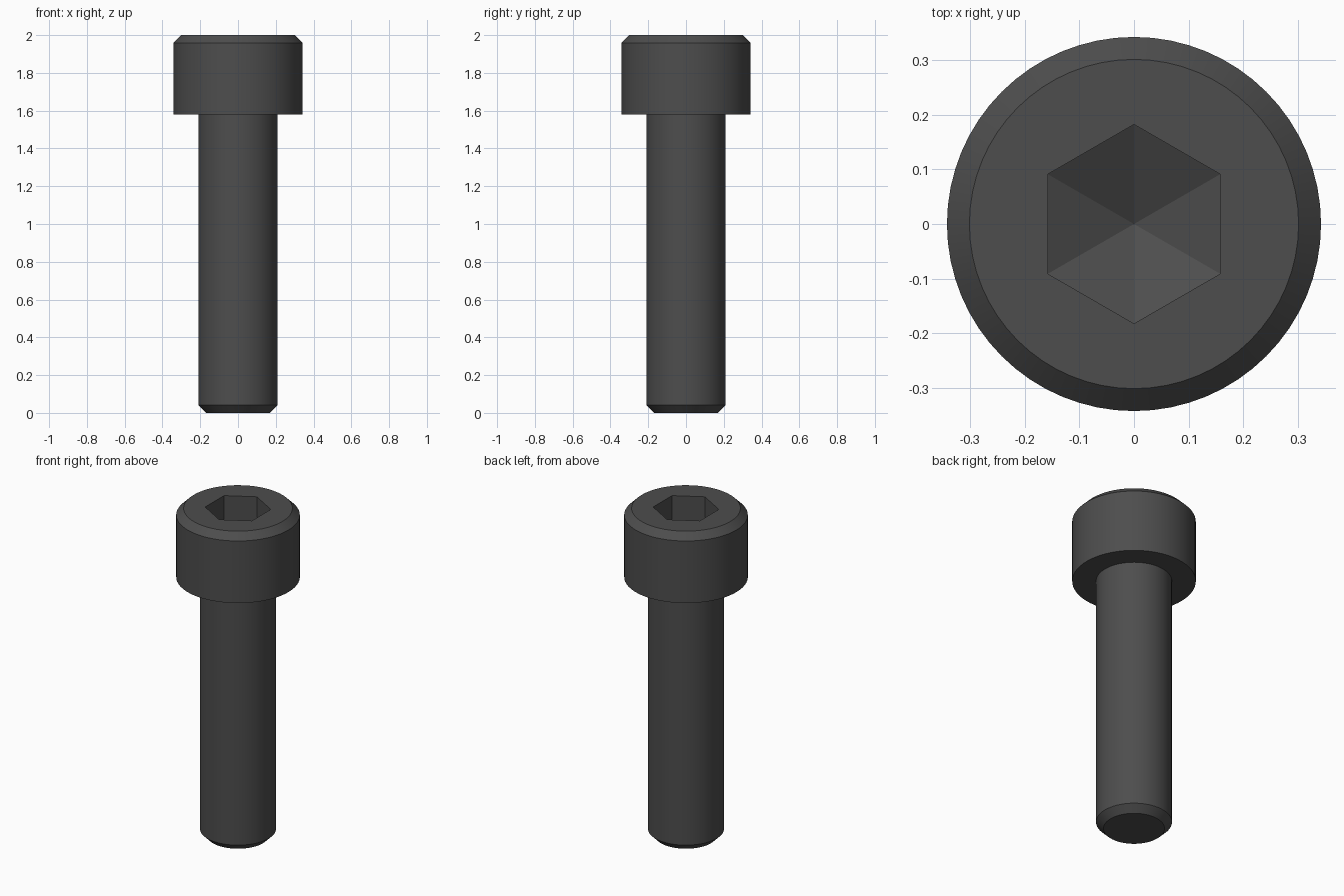
import bpy, bmesh, math

cube = bpy.data.objects.get("Cube")
if cube:
    bpy.data.objects.remove(cube, do_unlink=True)

SEGMENTS = 64
SHANK_R, HEAD_R, HEAD_Z, TOP, BEVEL = 0.21, 0.342, 1.58, 2.0, 0.041
HEX_R, SOCKET_DEPTH, POINT_DEPTH = 0.182, 0.21, 0.09

steel = bpy.data.materials.new("black_steel")
steel.use_nodes = True
colour = (0.075, 0.075, 0.075, 1)
steel.diffuse_color = colour
steel.node_tree.nodes["Principled BSDF"].inputs["Base Color"].default_value = colour

bm = bmesh.new()


def ring(radius, z, sides):
    """Ring of vertices with one corner on the +y axis."""
    angles = [math.pi / 2 + math.tau * i / sides for i in range(sides)]
    return [bm.verts.new((radius * math.cos(a), radius * math.sin(a), z)) for a in angles]


def skin(lower, upper):
    """Quads joining two rings."""
    n = len(lower)
    for i in range(n):
        j = (i + 1) % n
        bm.faces.new((lower[i], lower[j], upper[j], upper[i]))


def loop_edges(verts):
    return [bm.edges.get((v, verts[i - 1])) for i, v in enumerate(verts)]


# Chamfered shank and head, turned from one profile
profile = [(SHANK_R - BEVEL, 0), (SHANK_R, BEVEL), (SHANK_R, HEAD_Z),
           (HEAD_R, HEAD_Z), (HEAD_R, TOP - BEVEL), (HEAD_R - BEVEL, TOP)]
rings = [ring(r, z, SEGMENTS) for r, z in profile]
for lower, upper in zip(rings, rings[1:]):
    skin(lower, upper)
bm.faces.new(rings[0])

# Hexagonal socket with a pointed floor
rim = ring(HEX_R, TOP, 6)
floor = ring(HEX_R, TOP - SOCKET_DEPTH, 6)
skin(rim, floor)
apex = bm.verts.new((0, 0, TOP - SOCKET_DEPTH - POINT_DEPTH))
for i in range(6):
    bm.faces.new((floor[i - 1], floor[i], apex))

# Flat top between the chamfer and the socket
bmesh.ops.triangle_fill(bm, use_beauty=True,
                        edges=loop_edges(rings[-1]) + loop_edges(rim))
bmesh.ops.recalc_face_normals(bm, faces=bm.faces)

mesh = bpy.data.meshes.new("socket_head_screw")
bm.to_mesh(mesh)
bm.free()
mesh.materials.append(steel)
screw = bpy.data.objects.new("socket_head_screw", mesh)
bpy.context.collection.objects.link(screw)

# Smooth round sides, sharp chamfers and socket edges
bpy.ops.object.select_all(action="DESELECT")
screw.select_set(True)
bpy.context.view_layer.objects.active = screw
bpy.ops.object.shade_smooth_by_angle(angle=math.radians(20))
